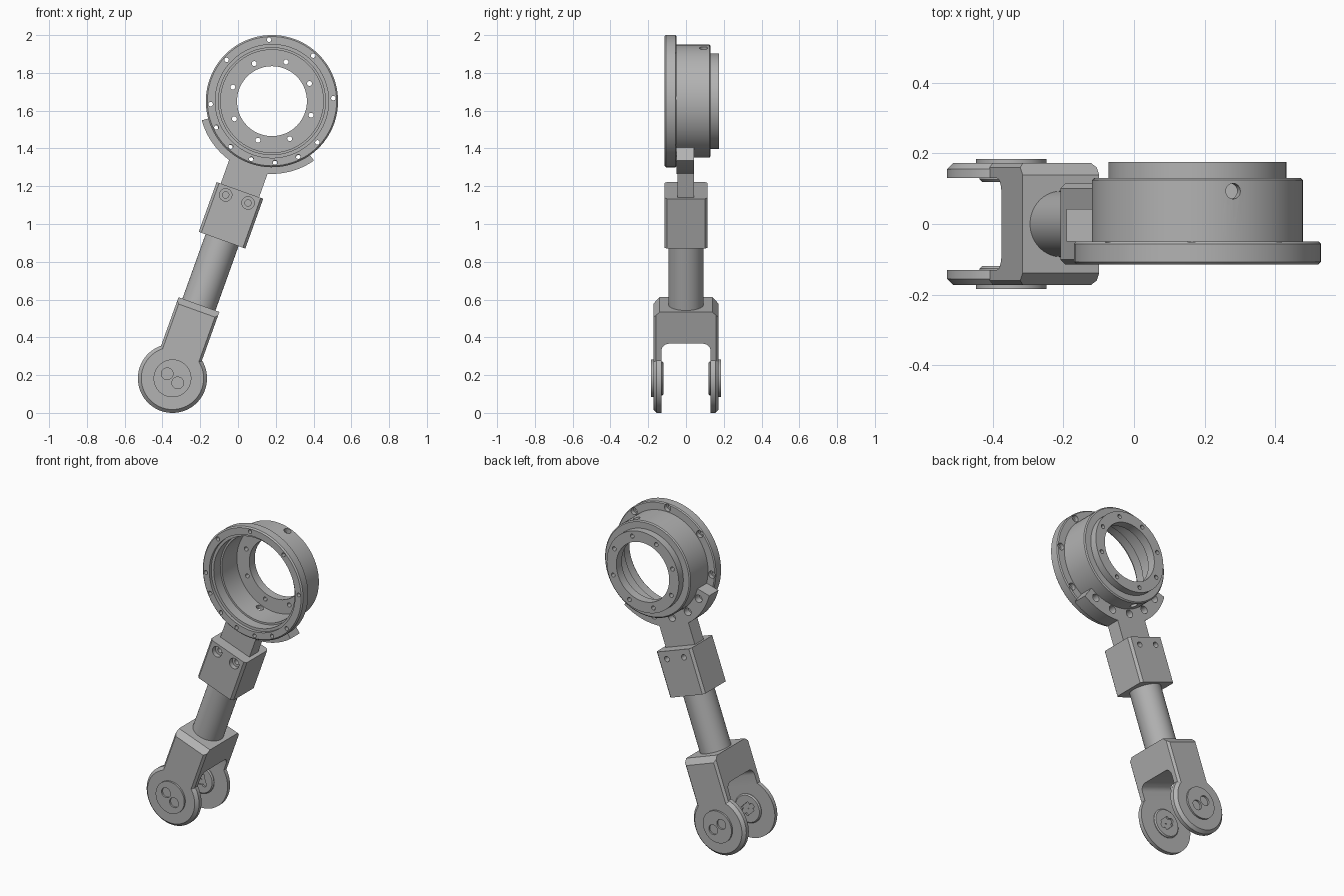
import bpy, bmesh, math
from mathutils import Matrix, Vector

if "Cube" in bpy.data.objects:
    bpy.data.objects.remove(bpy.data.objects["Cube"], do_unlink=True)

# Single machined metal colour
metal = bpy.data.materials.new("machined_grey")
metal.use_nodes = True
GREY = (0.45, 0.45, 0.45, 1)
metal.diffuse_color = GREY
metal.node_tree.nodes["Principled BSDF"].inputs["Base Color"].default_value = GREY

# Parts are modelled upright with the pivot at the origin, then tilted
TILT = math.radians(19.75)
PLACE = Matrix.Translation((-0.347, 0, 0.183)) @ Matrix.Rotation(TILT, 4, 'Y')
HUB = 1.559  # ring centre along the arm


def make(name, bm):
    bmesh.ops.recalc_face_normals(bm, faces=bm.faces)
    mesh = bpy.data.meshes.new(name)
    bm.to_mesh(mesh)
    bm.free()
    obj = bpy.data.objects.new(name, mesh)
    bpy.context.scene.collection.objects.link(obj)
    return obj


def box(name, low, high, rules=()):
    """Box with chamfers or fillets; rules are (edge test, width, segments)."""
    bm = bmesh.new()
    bmesh.ops.create_cube(bm, size=1)
    low, high = Vector(low), Vector(high)
    for v in bm.verts:
        v.co = Vector([(low[i] + high[i]) / 2 + v.co[i] * (high[i] - low[i]) for i in range(3)])
    for test, width, segments in rules:
        edges = [e for e in bm.edges if test(*(e.verts[0].co - e.verts[1].co).normalized(),
                                             (e.verts[0].co.z + e.verts[1].co.z) / 2)]
        bmesh.ops.bevel(bm, geom=edges, offset=width, segments=segments,
                        profile=0.5, affect='EDGES')
    return make(name, bm)


def rod(name, start, end, radius, sides=24, spin=0):
    bm = bmesh.new()
    axis = Vector(end) - Vector(start)
    m = (Matrix.Translation((Vector(start) + Vector(end)) / 2)
         @ axis.to_track_quat('Z', 'Y').to_matrix().to_4x4() @ Matrix.Rotation(spin, 4, 'Z'))
    bmesh.ops.create_cone(bm, cap_ends=True, segments=sides, radius1=radius,
                          radius2=radius, depth=axis.length, matrix=m)
    return make(name, bm)


def sweep(name, profile, centre_z, start=0, end=360, sides=96):
    """Turn a closed (radius, y) profile around the y axis."""
    bm = bmesh.new()
    full = end - start == 360
    rings = []
    for i in range(sides if full else sides + 1):
        a = math.radians(start + (end - start) * i / sides)
        rings.append([bm.verts.new((r * math.cos(a), y, centre_z + r * math.sin(a)))
                      for r, y in profile])
    n = len(profile)
    for i in range(sides):
        a, b = rings[i], rings[(i + 1) % len(rings)]
        for j in range(n):
            bm.faces.new((a[j], a[(j + 1) % n], b[(j + 1) % n], b[j]))
    if not full:
        bm.faces.new(rings[0])
        bm.faces.new(rings[-1])
    return make(name, bm)


def combine(obj, others, operation):
    for other in others:
        other.hide_render = True
        mod = obj.modifiers.new("cut", 'BOOLEAN')
        mod.operation, mod.object, mod.solver = operation, other, 'EXACT'
    graph = bpy.context.evaluated_depsgraph_get()
    mesh = bpy.data.meshes.new_from_object(obj.evaluated_get(graph))
    obj.modifiers.clear()
    obj.data = mesh
    for other in others:
        bpy.data.objects.remove(other, do_unlink=True)


def finish(obj):
    obj.data.transform(PLACE)
    obj.data.materials.clear()
    obj.data.materials.append(metal)
    obj.data.polygons.foreach_set("material_index", [0] * len(obj.data.polygons))
    obj.data.shade_smooth()
    obj.data.set_sharp_from_angle(angle=math.radians(28))


def polar(radius, degrees, y, z=HUB):
    a = math.radians(degrees)
    return (radius * math.cos(a), y, z + radius * math.sin(a))


def drill(radius, degrees, y0, y1, size, z=HUB, sides=20, spin=0):
    return rod("drill", polar(radius, degrees, y0, z), polar(radius, degrees, y1, z),
               size, sides, spin)


def upright(x, y, z, mid):
    return abs(z) > 0.9


# Flanged ring housing: front flange, body, rear lip and stepped bore
housing = sweep("ring_housing", [
    (0.342, -0.115), (0.35, -0.107), (0.35, -0.056), (0.344, -0.05), (0.299, -0.05),
    (0.299, 0.124), (0.292, 0.13), (0.252, 0.13), (0.252, 0.175), (0.185, 0.175),
    (0.185, 0.12), (0.272, 0.12), (0.272, -0.03), (0.283, -0.03), (0.283, -0.095),
    (0.3, -0.095), (0.3, -0.115)], HUB)
holes = [drill(0.22, 45 * k, 0.08, 0.2, 0.013) for k in range(8)]
flange_angles = [22.5 + 45 * k for k in range(8)] + [225, 270, 315]
for a in flange_angles:
    holes.append(drill(0.325, a, -0.13, -0.03, 0.012))
    holes.append(drill(0.325, a, -0.075, -0.04, 0.022))
for side in (1, -1):
    holes.append(rod("drill", (0, 0.093, HUB + side * 0.2), (0, 0.093, HUB + side * 0.36), 0.022))
combine(housing, holes, 'DIFFERENCE')
finish(housing)

# Curved cradle with a flat stem going down into the clamp block
cradle = sweep("cradle_bracket", [(0.3, -0.05), (0.385, -0.05), (0.385, 0.042), (0.3, 0.042)],
               HUB, 215, 325, 40)
stem = box("stem", (-0.108, -0.046, 0.9), (0.108, 0.042, HUB - 0.33))
combine(cradle, [stem], 'UNION')
holes = []
for a in (225, 247.5, 270, 292.5, 315):
    holes.append(drill(0.328, a, -0.1, 0.1, 0.012))
    holes.append(drill(0.328, a, 0.0, 0.06, 0.024))
combine(cradle, holes, 'DIFFERENCE')
finish(cradle)

# Clamp block with two counterbored bolt holes
clamp = box("clamp_block", (-0.131, -0.115, 0.777), (0.131, 0.115, 1.057),
            [(upright, 0.014, 1)])
holes = []
for x in (-0.063, 0.063):
    holes.append(rod("drill", (x, -0.2, 1.009), (x, -0.085, 1.009), 0.033, 32))
    holes.append(rod("drill", (x, -0.2, 1.009), (x, 0.2, 1.009), 0.017))
combine(clamp, holes, 'DIFFERENCE')
finish(clamp)

# Round shaft between clamp and fork
finish(rod("shaft", (0, 0, 0.38), (0, 0, 0.79), 0.093, 64))

# Fork: chamfered head block and round ears, slotted through the middle
fork = box("fork", (-0.115, -0.173, 0), (0.115, 0.173, 0.415), [
    (lambda x, y, z, mid: abs(x) > 0.9 and mid > 0.3, 0.034, 1),
    (lambda x, y, z, mid: abs(z) > 0.9, 0.013, 1)])
ears = sweep("ears", [(0.005, -0.173), (0.165, -0.173), (0.183, -0.155),
                      (0.183, 0.155), (0.165, 0.173), (0.005, 0.173)], 0)
combine(fork, [ears], 'UNION')
slot = box("slot", (-0.4, -0.13, -0.4), (0.4, 0.13, 0.236),
           [(lambda x, y, z, mid: abs(x) > 0.9 and mid > 0, 0.04, 6)])
combine(fork, [slot], 'DIFFERENCE')
finish(fork)

# Pivot caps: outer disc with two bolt recesses, inner boss with a square socket
for side, label in ((-1, "front"), (1, "back")):
    cap = sweep(label + "_pivot_cap", [
        (0.0005, 0.119 * side), (0.083, 0.119 * side), (0.09, 0.126 * side),
        (0.09, 0.16 * side), (0.1, 0.16 * side), (0.1, 0.184 * side),
        (0.0005, 0.184 * side)], 0, sides=64)
    holes = [drill(0, 0, 0.1 * side, 0.135 * side, 0.045, 0, 4, math.radians(20))]
    for a in (159, 339):
        holes.append(drill(0.037, a, 0.172 * side, 0.2 * side, 0.031, 0, 32))
        holes.append(drill(0.037, a, 0.1 * side, 0.2 * side, 0.016, 0))
    combine(cap, holes, 'DIFFERENCE')
    finish(cap)
